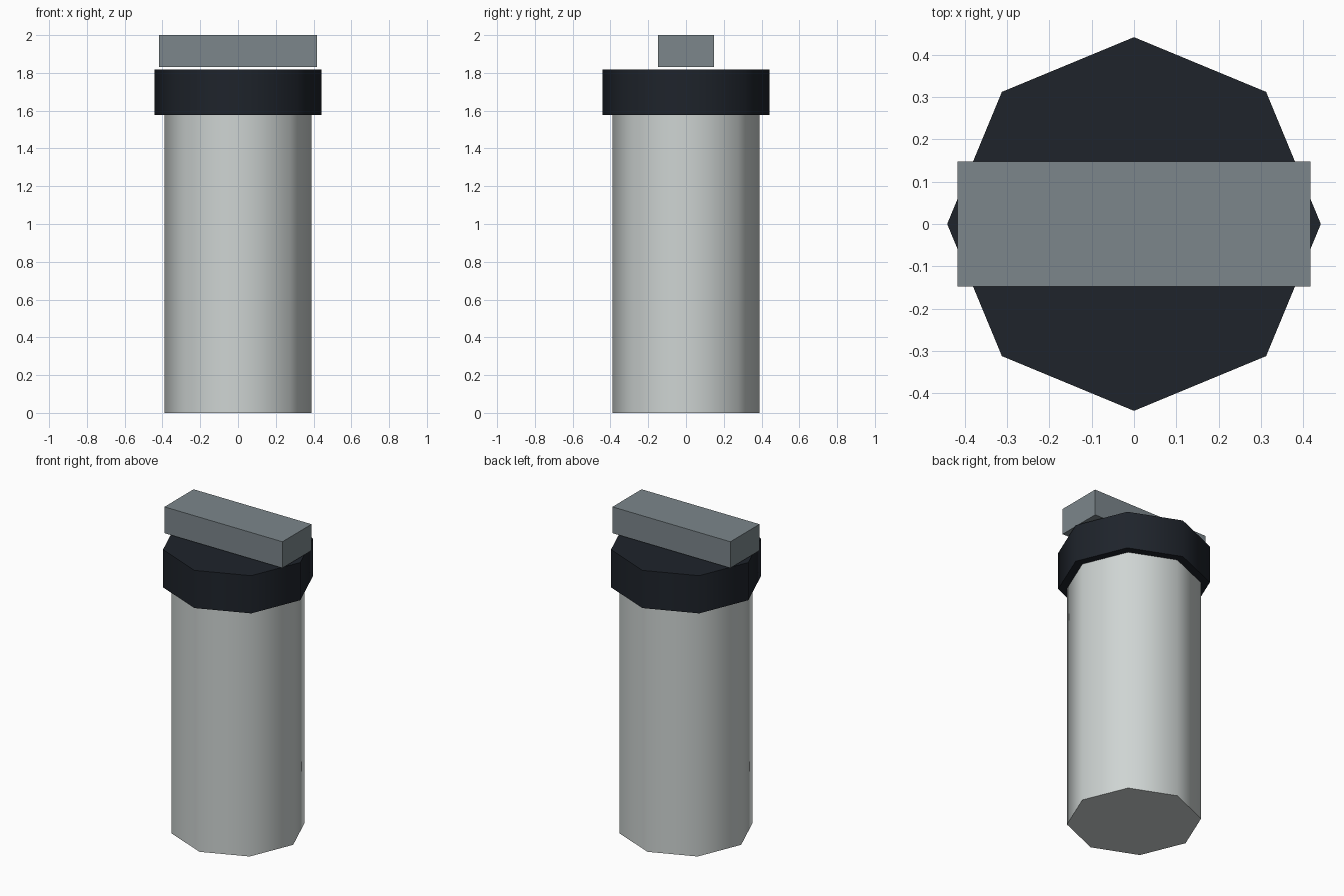
import bpy
from math import radians

if "Cube" in bpy.data.objects:
    bpy.data.objects.remove(bpy.data.objects["Cube"])


def paint(obj, color):
    mat = bpy.data.materials.new(obj.name + "_colour")
    mat.diffuse_color = (*color, 1)
    mat.use_nodes = True
    mat.node_tree.nodes["Principled BSDF"].inputs["Base Color"].default_value = mat.diffuse_color
    obj.data.materials.append(mat)


def octagon(name, radius, z0, z1, color):
    # eight-sided column with corners on the axes and softly shaded sides
    bpy.ops.mesh.primitive_cylinder_add(vertices=8, radius=radius, depth=z1 - z0,
                                        location=(0, 0, (z0 + z1) / 2))
    obj = bpy.context.object
    obj.name = name
    bpy.ops.object.shade_smooth_by_angle(angle=radians(50))
    paint(obj, color)
    return obj


# Canister body and its wider dark collar
octagon("body", 0.39, 0, 1.577, (0.62, 0.66, 0.65))
octagon("collar", 0.441, 1.577, 1.818, (0.013, 0.017, 0.024))

# Flat bar floating just above the collar
bpy.ops.mesh.primitive_cube_add(size=1, location=(0, 0, 1.916))
bar = bpy.context.object
bar.name = "top_bar"
bar.scale = (0.834, 0.294, 0.168)
bpy.ops.object.transform_apply(location=False, rotation=False, scale=True)
paint(bar, (0.2, 0.24, 0.26))
